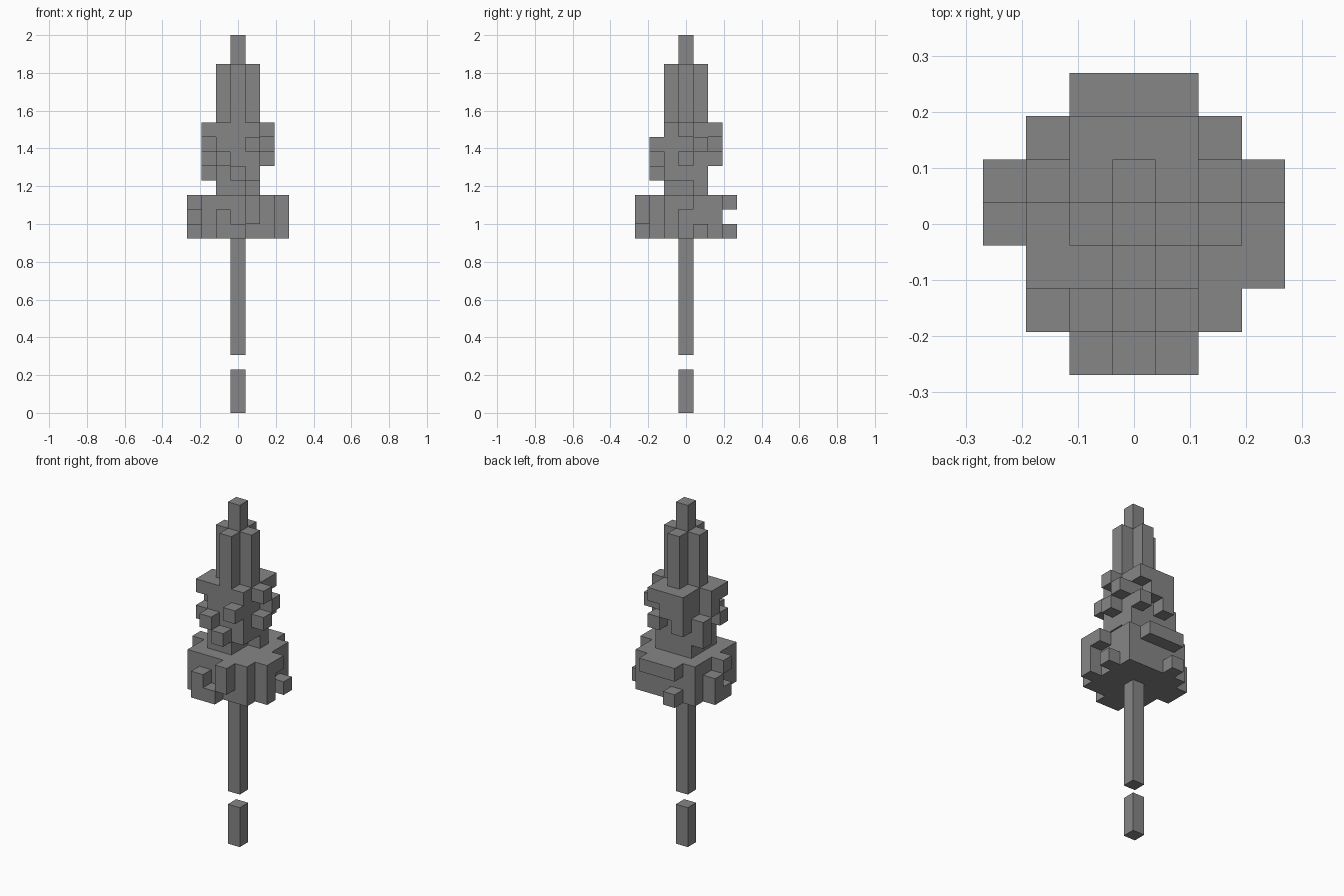
import bpy
import bmesh
from mathutils import Vector

UNIT = 2 / 26  # edge of one block

cube = bpy.data.objects.get("Cube")
if cube:
    bpy.data.objects.remove(cube, do_unlink=True)

grey = bpy.data.materials.new("stone_grey")
grey.use_nodes = True
colour = (0.24, 0.24, 0.24, 1)
grey.diffuse_color = colour
grey.node_tree.nodes["Principled BSDF"].inputs["Base Color"].default_value = colour


def block(x, y, z):
    """Blocks filling a range; each argument is one index or (first, last)."""
    spans = [(v, v) if isinstance(v, int) else v for v in (x, y, z)]
    xs, ys, zs = [range(a, b + 1) for a, b in spans]
    return {(i, j, k) for i in xs for j in ys for k in zs}


def build(name, cells, solid):
    """Skin the outside of a group of blocks, merging coplanar faces."""
    bm = bmesh.new()
    for cell in sorted(cells):
        centre = Vector(cell) + Vector((0, 0, 0.5))
        for axis in range(3):
            for sign in (-1, 1):
                n = Vector((0, 0, 0))
                n[axis] = sign
                if tuple(int(c + d) for c, d in zip(cell, n)) in solid:
                    continue
                u = Vector((0, 0, 0))
                u[(axis + 1) % 3] = 0.5
                v = n.cross(u)
                mid = centre + n / 2
                corners = (mid - u - v, mid + u - v, mid + u + v, mid - u + v)
                bm.faces.new([bm.verts.new(p * UNIT) for p in corners])
    bmesh.ops.remove_doubles(bm, verts=bm.verts[:], dist=UNIT / 100)
    bmesh.ops.dissolve_limit(bm, angle_limit=0.01, verts=bm.verts[:], edges=bm.edges[:])
    mesh = bpy.data.meshes.new(name)
    bm.to_mesh(mesh)
    bm.free()
    mesh.materials.append(grey)
    bpy.context.collection.objects.link(bpy.data.objects.new(name, mesh))


one = (-1, 1)
parts = {}

# Foot and shaft, separated by a gap
parts["foot"] = block(0, 0, (0, 2))
parts["shaft"] = block(0, 0, (4, 11))

# Broad lower tier with ragged lumps on each side
parts["lower_tier"] = (
    block((-2, 2), (-2, 2), (12, 14))
    | block(-1, -3, (12, 13)) | block(0, -3, 12) | block(1, -3, (13, 14))
    | block(3, -1, (12, 14)) | block(3, 0, 14) | block(3, 1, 12)
    | block(-3, 0, 12) | block(-3, 0, 14) | block(-3, 1, (12, 13))
    | block(one, 3, 14) | block(-1, 3, 12)
)

# Notched neck between the tiers
parts["neck"] = block(one, one, 15) - block(1, (-1, 0), 15)

# Upper tier: core, then lumps at the front, sides and back
parts["upper_tier"] = (
    block(one, one, (16, 19))
    | block(-1, -2, 17) | block(0, -2, 16) | block(1, -2, 18)
    | block(2, 0, 19) | block(2, 1, 18) | block(2, 0, 17)
    | block(-2, (-1, 0), 19) | block(-2, 0, 18)
    | block(-2, -1, 17) | block(-2, 1, (16, 17))
    | block(one, 2, 19) | block((-1, 0), 2, 18)
    | block(-1, 2, 17) | block(1, 2, 17)
)

# Cross-shaped spire and its tip
parts["spire"] = block(one, 0, (20, 23)) | block(0, one, (20, 23))
parts["tip"] = block(0, 0, (24, 25))

solid = set().union(*parts.values())
for name, cells in parts.items():
    build(name, cells, solid)
